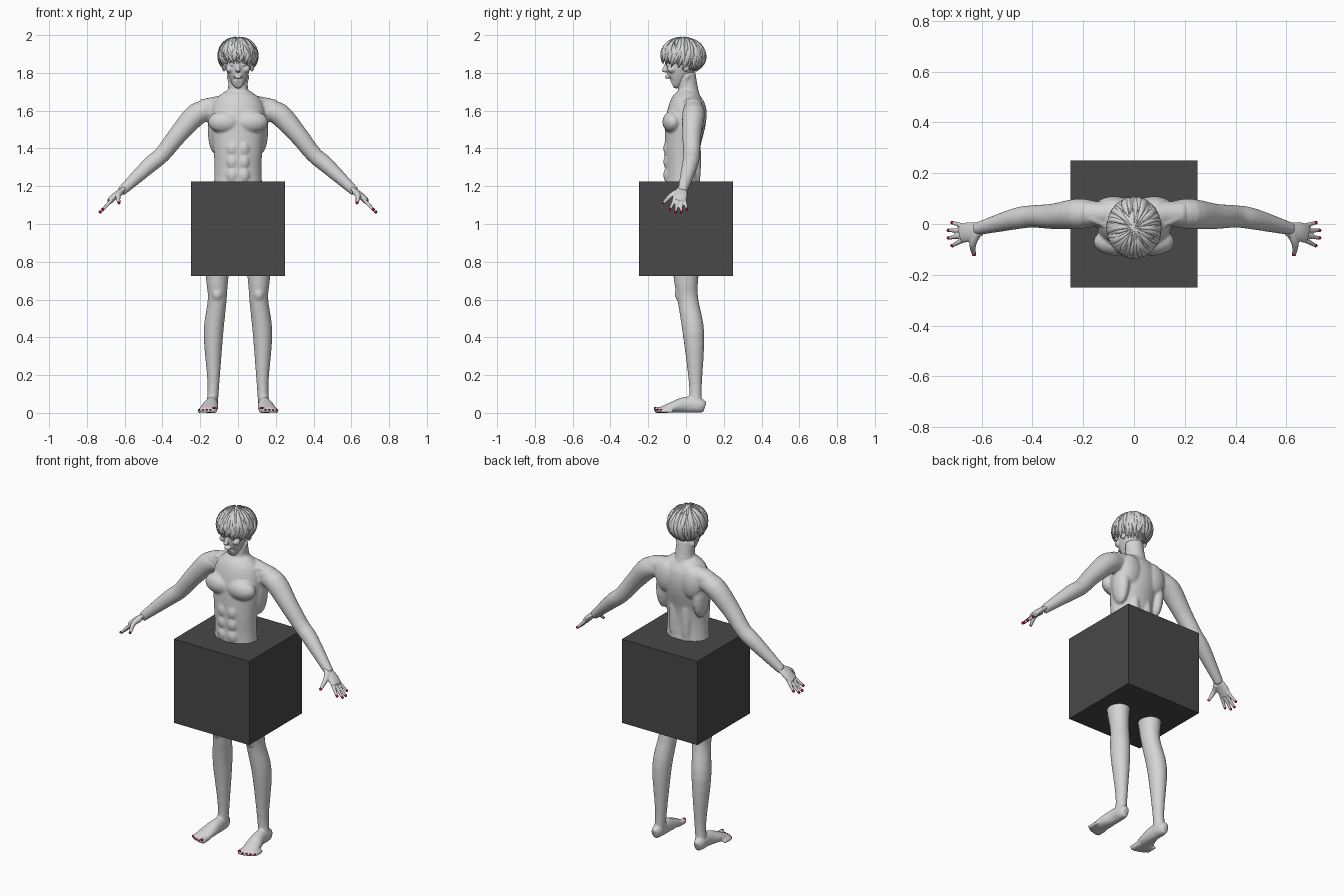
import bpy, bmesh, math, random
from mathutils import Vector, Matrix

random.seed(4)
if "Cube" in bpy.data.objects:
    bpy.data.objects.remove(bpy.data.objects["Cube"])


def material(name, red, green, blue):
    mat = bpy.data.materials.new(name)
    mat.use_nodes = True
    mat.diffuse_color = (red, green, blue, 1)
    shader = mat.node_tree.nodes["Principled BSDF"]
    shader.inputs["Base Color"].default_value = mat.diffuse_color
    shader.inputs["Roughness"].default_value = .7
    return mat


pale = material("pale_grey", .66, .66, .66)
dark = material("dark_grey", .065, .065, .065)
nail_red = material("nail_red", .6, 0, .02)
X_AXIS, Y_AXIS, Z_AXIS = Matrix.Identity(3)


def spline(before, start, end, after, t):
    """Smooth curve value between start and end."""
    bend = 2 * before - 5 * start + 4 * end - after
    twist = 3 * (start - end) + after - before
    return start + t / 2 * (end - before + t * (bend + t * twist))


def tube(bm, points, axis, aspect=1, sides=20, on_floor=False):
    """Loft ellipses on a smooth path of (x, y, z, radius along the axis)."""
    points = [Vector(point) for point in points]
    padded = [points[0], *points, points[-1]]
    rows = []
    for span in zip(padded, padded[1:], padded[2:], padded[3:]):
        rows += [spline(*span, step / 4) for step in range(4)]
    rows.append(points[-1])
    rings = []
    for i, row in enumerate(rows):
        ahead, behind = rows[min(i + 1, len(rows) - 1)], rows[max(i - 1, 0)]
        direction = (ahead - behind).to_3d().normalized()
        across = (axis - direction * axis.dot(direction)).normalized()
        other = direction.cross(across)
        width = row.w
        height = row.z if on_floor else width * aspect
        ring = []
        for side in range(sides):
            turn = math.tau * side / sides
            offset = across * width * math.cos(turn) + other * height * math.sin(turn)
            ring.append(bm.verts.new(row.to_3d() + offset))
        rings.append(ring)
    for ring, following in zip(rings, rings[1:]):
        for side in range(sides):
            bm.faces.new((ring[side - 1], ring[side], following[side], following[side - 1]))
    bm.faces.new(rings[0])
    bm.faces.new(rings[-1])


def blob(bm, centre, radii, sides=20):
    matrix = Matrix.Translation(centre) @ Matrix.Diagonal(radii).to_4x4()
    bmesh.ops.create_uvsphere(bm, u_segments=sides, v_segments=sides // 2, radius=1, matrix=matrix)


def mirror(bm):
    """Copy everything made so far to the other side."""
    copied = bmesh.ops.duplicate(bm, geom=bm.verts[:] + bm.edges[:] + bm.faces[:])["geom"]
    verts = [item for item in copied if isinstance(item, bmesh.types.BMVert)]
    bmesh.ops.scale(bm, vec=(-1, 1, 1), verts=verts)


def finish(bm, name, mat, voxel=0, smooth=True):
    """Make the object; with a voxel size, fuse its pieces into one skin."""
    bmesh.ops.recalc_face_normals(bm, faces=bm.faces[:])
    mesh = bpy.data.meshes.new(name)
    bm.to_mesh(mesh)
    bm.free()
    mesh.materials.append(mat)
    for polygon in mesh.polygons:
        polygon.use_smooth = smooth
    part = bpy.data.objects.new(name, mesh)
    bpy.context.collection.objects.link(part)
    if voxel:
        fuse = part.modifiers.new("fuse", 'REMESH')
        fuse.mode = 'VOXEL'
        fuse.voxel_size = voxel
        fuse.use_smooth_shade = True
        relax = part.modifiers.new("relax", 'SMOOTH')
        relax.factor = .5
        relax.iterations = 4


# Arm, shoulder and leg of one side
body = bmesh.new()
tube(body, [(.15, .04, 1.6, .05), (.22, .04, 1.58, .06), (.32, .03, 1.47, .05),
            (.4, .03, 1.37, .044), (.47, .02, 1.31, .042), (.62, -.02, 1.17, .025)], Y_AXIS)
tube(body, [(.02, .04, 1.65, .045), (.19, .04, 1.61, .05)], Y_AXIS)
tube(body, [(.1, 0, 1, .085), (.11, 0, .72, .06), (.11, .01, .6, .05), (.13, .04, .42, .052),
            (.13, .05, .15, .031), (.14, .05, .02, .031)], X_AXIS, aspect=1.1)
blob(body, (.11, -.03, .63), (.03, .03, .04))            # kneecap

# Muscles of one side of the trunk
blob(body, (.12, .03, 1.5), (.04, .06, .13))             # side of the back
blob(body, (.07, -.07, 1.54), (.09, .055, .06))          # chest
blob(body, (.08, .07, 1.58), (.07, .04, .09))            # shoulder blade
blob(body, (.04, .05, 1.34), (.03, .03, .2))             # lower back
for row in range(3):
    blob(body, (.03, -.1, 1.26 + .07 * row), (.03, .02, .04))  # stomach
tube(body, [(.05, .01, 1.79, .014), (.02, -.04, 1.67, .01)], X_AXIS)      # neck muscle
tube(body, [(.02, -.05, 1.65, .01), (.17, .02, 1.655, .01)], Y_AXIS)      # collar bone

# Foot and toes of one side
tube(body, [(.14, .1, .03, .018), (.14, .07, .038, .031), (.14, 0, .043, .035),
            (.15, -.07, .03, .046), (.16, -.14, .014, .045)], X_AXIS, on_floor=True)
toes = []
for i in range(5):
    radius = .01 if i else .016
    tip = Vector((.125 + .02 * i, .002 * i * i - .16, radius))
    toes.append((tip, radius))
    tube(body, [(*(tip + Y_AXIS * .06), radius), (*tip, radius), (*(tip - Y_AXIS * .008), radius / 2)], X_AXIS)
mirror(body)

# Trunk and neck
tube(body, [(0, -.01, 1, .15), (0, -.02, 1.25, .125), (0, -.02, 1.4, .13), (0, 0, 1.55, .148),
            (0, .01, 1.65, .125), (0, .02, 1.7, .07)], X_AXIS, aspect=.72, sides=32)
tube(body, [(0, .02, 1.65, .06), (0, .01, 1.72, .053), (0, 0, 1.8, .05)], X_AXIS)
finish(body, "body", pale, voxel=.007)

# Hands: palm, thumb and four fingers
hands = bmesh.new()
tube(hands, [(.6, -.02, 1.19, .027), (.65, -.03, 1.15, .038), (.68, -.04, 1.12, .036)], Y_AXIS, aspect=.45)
thumb_tip = Vector((.63, -.12, 1.11))
tube(hands, [(.62, -.04, 1.17, .018), (.635, -.08, 1.15, .014), (*thumb_tip, .008)], Z_AXIS)
fingertips = []
for i in range(4):
    reach = .04 * math.sin(math.pi * (i + 1) / 5)
    base = Vector((.67, .018 * i - .062, 1.125))
    tip = Vector((.692 + reach, .03 * i - .085, 1.1 - reach))
    fingertips.append(tip)
    tube(hands, [(*base, .01), (*base.lerp(tip, .5), .009), (*tip, .007)], Y_AXIS)
mirror(hands)
finish(hands, "hands", pale, voxel=.004)

# Painted nails
fingernails = bmesh.new()
for tip in [thumb_tip, *fingertips]:
    blob(fingernails, tip + Z_AXIS * .002, (.008, .007, .008), sides=12)
mirror(fingernails)
finish(fingernails, "fingernails", nail_red)
toenails = bmesh.new()
for tip, radius in toes:
    blob(toenails, tip + Z_AXIS * radius * .6 - Y_AXIS * .004, (radius * .6, .007, radius * .4), sides=12)
mirror(toenails)
finish(toenails, "toenails", nail_red)

# Head and face
head = bmesh.new()
blob(head, (.03, -.1, 1.863), (.03, .012, .008))         # brow
blob(head, (.03, -.094, 1.844), (.014, .012, .009))      # eye
blob(head, (.044, -.075, 1.82), (.02, .025, .02))        # cheek
blob(head, (.075, 0, 1.835), (.01, .02, .03))            # ear
mirror(head)
tube(head, [(0, -.075, 1.742, .02), (0, -.052, 1.76, .04), (0, -.03, 1.83, .066),
            (0, -.01, 1.92, .075)], X_AXIS, aspect=1.2)
blob(head, (0, -.01, 1.885), (.08, .1, .09))             # skull
tube(head, [(0, -.1, 1.855, .008), (0, -.118, 1.805, .013)], X_AXIS)      # nose
for height in (1.774, 1.783):
    blob(head, (0, -.1, height), (.02, .012, .005))      # lips
finish(head, "head", pale, voxel=.0045)

# Hair: a cap trimmed along the hairline, covered with curved locks
crown = Vector((0, -.015, 1.89))
cap_radii = Vector((.1, .113, .1))
cap = bmesh.new()
blob(cap, crown, cap_radii * .98, sides=48)
below = [vert for vert in cap.verts if vert.co.z < 1.82 - .45 * vert.co.y]
bmesh.ops.delete(cap, geom=below, context='VERTS')
finish(cap, "hair_cap", pale)


def scalp(angle, polar):
    outward = Vector((math.sin(polar) * math.cos(angle), math.sin(polar) * math.sin(angle), math.cos(polar)))
    return outward * cap_radii


locks = bmesh.new()
for i in range(180):
    angle = random.uniform(0, math.tau)
    start = random.uniform(.05, 1.2)
    end = 2.1 + .32 * math.sin(angle) + random.uniform(-.25, .2)
    drift = random.uniform(-.45, .45)
    lift = random.uniform(1, 1.035)
    thickness = .005
    path = []
    for step in range(5):
        t = step / 4
        taper = .05 + math.sin(math.pi * t)
        root = scalp(angle + drift * t * t, start + (end - start) * t)
        path.append((*(crown + root * (lift + .025 * t)), thickness * taper))
    tube(locks, path, scalp(angle, (start + end) / 2), aspect=random.uniform(1.8, 3), sides=6)
finish(locks, "hair_locks", pale)

# Box around the hips
box = bmesh.new()
bmesh.ops.create_cube(box, size=.5, matrix=Matrix.Translation((0, 0, .975)))
finish(box, "hip_box", dark, smooth=False)
